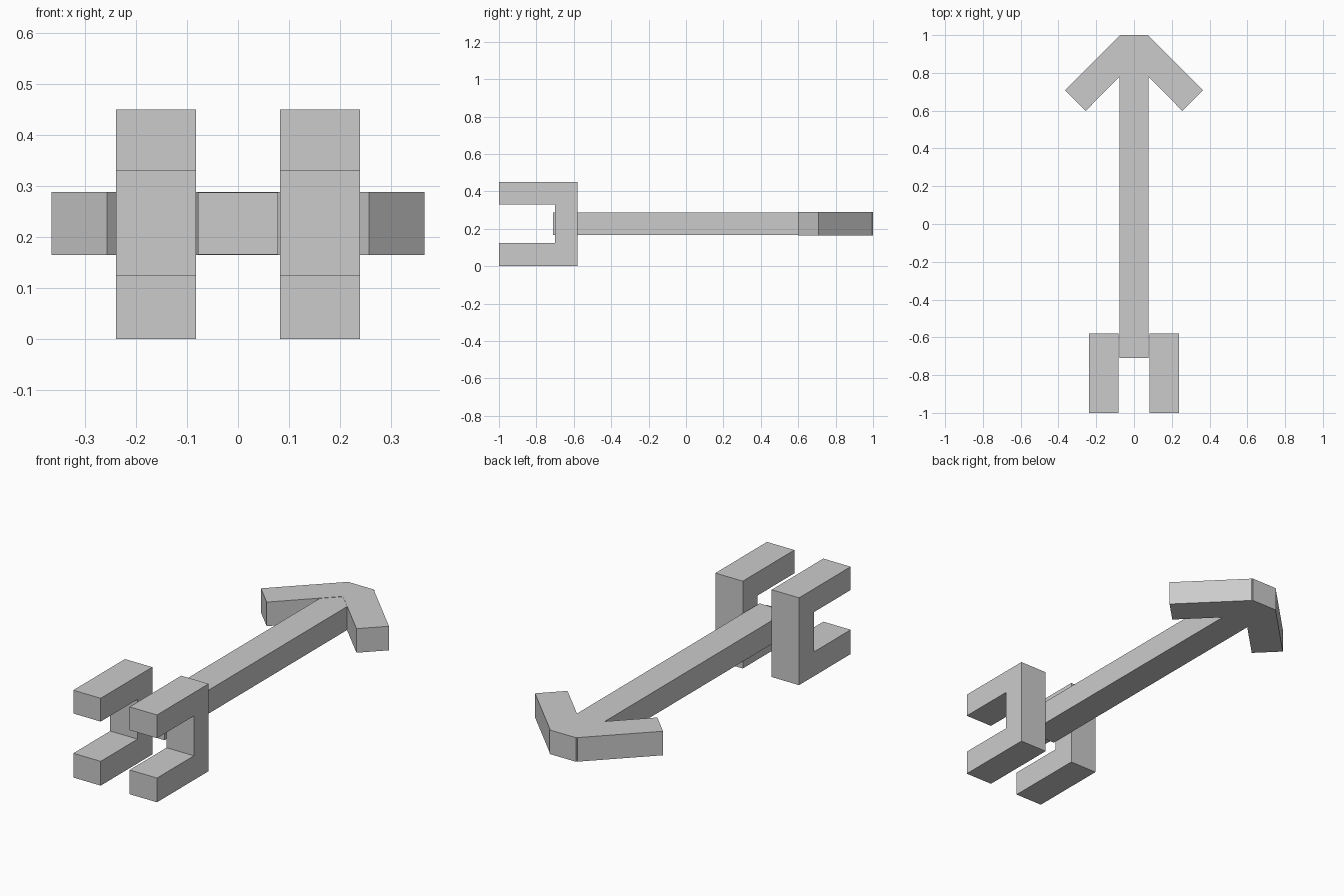
import bpy, bmesh
from mathutils import Vector

if "Cube" in bpy.data.objects:
    bpy.data.objects.remove(bpy.data.objects["Cube"])


def prism(name, profile, to_3d, lo, hi):
    """Extrude a flat outline from lo to hi; to_3d maps (a, b, depth) to space."""
    bm = bmesh.new()
    face = bm.faces.new([bm.verts.new(to_3d(a, b, lo)) for a, b in profile])
    ext = bmesh.ops.extrude_face_region(bm, geom=[face])
    top = [v for v in ext["geom"] if isinstance(v, bmesh.types.BMVert)]
    offset = Vector(to_3d(0, 0, hi)) - Vector(to_3d(0, 0, lo))
    bmesh.ops.translate(bm, verts=top, vec=offset)
    bmesh.ops.recalc_face_normals(bm, faces=bm.faces)
    mesh = bpy.data.meshes.new(name)
    bm.to_mesh(mesh)
    bm.free()
    obj = bpy.data.objects.new(name, mesh)
    bpy.context.collection.objects.link(obj)
    return obj


def plan(a, b, d):
    return (a, b, d)


def side(a, b, d):
    return (d, a, b)


# Long straight shaft
prism("shaft", [(-0.078, -0.71), (0.078, -0.71), (0.078, 0.998), (-0.078, 0.998)],
      plan, 0.166, 0.287)

# Swept-back arrow head, slightly thicker than the shaft
half = [(0.073, 1.0), (0.365, 0.708), (0.256, 0.599), (0.0, 0.855)]
outline = half + [(-x, y) for x, y in reversed(half[:3])]
prism("arrow_head", outline, plan, 0.1645, 0.2885)

# Pair of C-shaped forks either side of the shaft's front end
fork = [(-1.0, 0.0), (-0.58, 0.0), (-0.58, 0.45), (-1.0, 0.45),
        (-1.0, 0.33), (-0.70, 0.33), (-0.70, 0.125), (-1.0, 0.125)]
for label, s in (("left", -1), ("right", 1)):
    prism("fork_" + label, fork, side, s * 0.0825, s * 0.2385)
